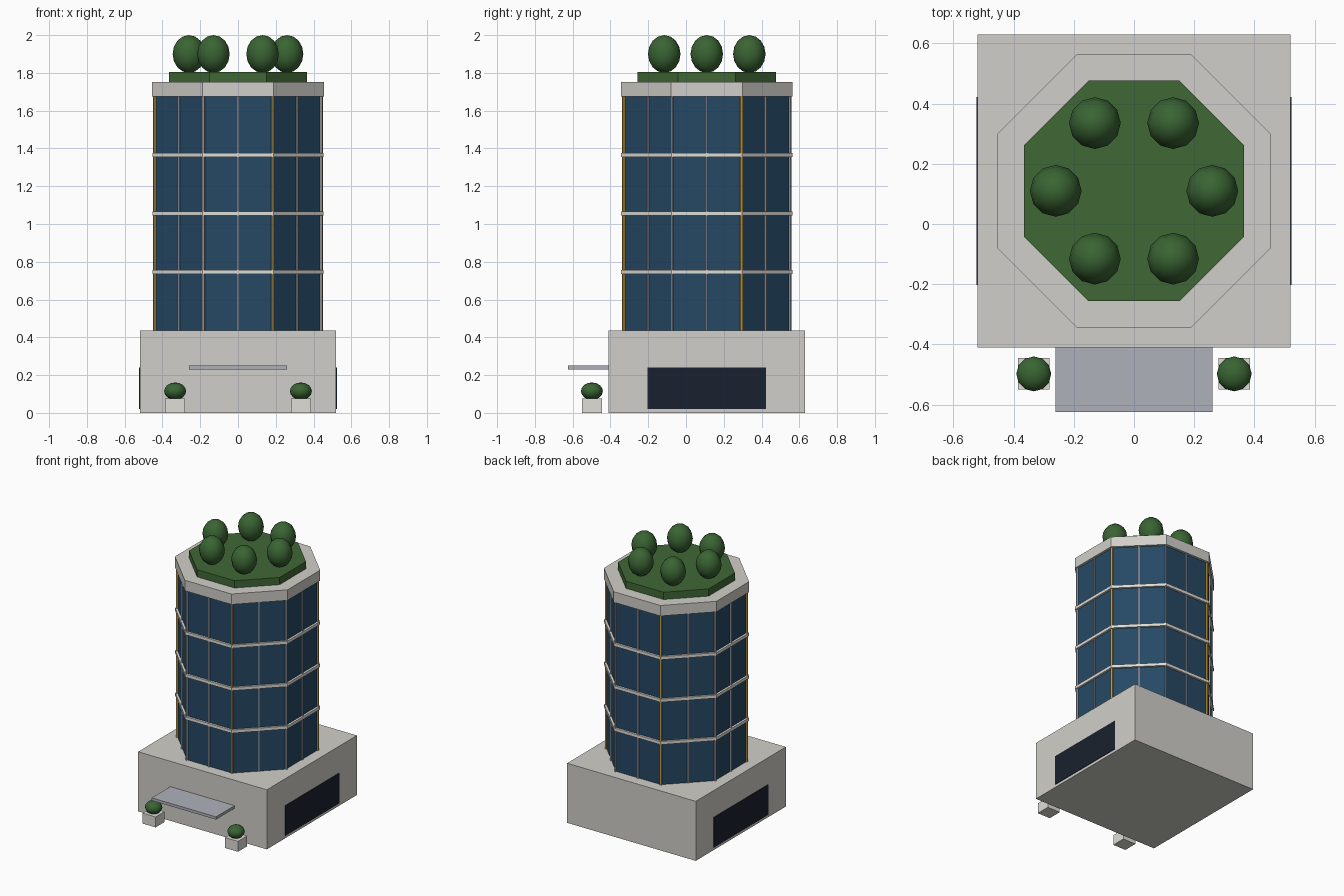
import bpy
from math import radians, cos, sin, pi

if "Cube" in bpy.data.objects:
    bpy.data.objects.remove(bpy.data.objects["Cube"])

CY = 0.11                       # tower centre on y
FLOOR0, STOREY = 0.435, 0.31    # first glazed floor and storey height


def material(name, rgb):
    m = bpy.data.materials.new(name)
    m.diffuse_color = (*[(c / 255) ** 2.2 for c in rgb], 1)
    m.use_nodes = True
    m.node_tree.nodes["Principled BSDF"].inputs["Base Color"].default_value = m.diffuse_color
    return m


STONE = material("stone", (208, 206, 200))
GLASS = material("glass", (42, 74, 100))
DARK = material("dark_glass", (32, 38, 50))
GOLD = material("gold", (196, 152, 60))
METAL = material("metal", (172, 176, 184))
LIGHT = material("light_trim", (222, 220, 214))
GRASS = material("grass", (66, 104, 56))
LEAF = material("leaf", (60, 100, 54))


def finish(name, mat):
    o = bpy.context.object
    o.name = name
    o.data.materials.append(mat)
    return o


def box(name, x, y, z, mat, rot=0, at=None):
    """Box from (min, max) ranges, or from sizes around a point."""
    if at is None:
        at = [(a + b) / 2 for a, b in (x, y, z)]
        x, y, z = [b - a for a, b in (x, y, z)]
    bpy.ops.mesh.primitive_cube_add(size=1, location=at, rotation=(0, 0, rot))
    o = finish(name, mat)
    o.scale = (x, y, z)
    return o


def octagon(name, apothem, z0, z1, mat):
    bpy.ops.mesh.primitive_cylinder_add(
        vertices=8, radius=apothem / cos(pi / 8), depth=z1 - z0,
        location=(0, CY, (z0 + z1) / 2), rotation=(0, 0, pi / 8))
    return finish(name, mat)


def foliage(name, loc, r, rz):
    bpy.ops.mesh.primitive_uv_sphere_add(segments=12, ring_count=8, radius=1, location=loc)
    o = finish(name, LEAF)
    o.scale = (r, r, rz)
    bpy.ops.object.shade_smooth()


# Podium with dark side windows
box("podium", (-0.52, 0.52), (-0.41, 0.63), (0, 0.435), STONE)
for s, side in ((-1, "left"), (1, "right")):
    box(side + "_window", 0.012, 0.625, 0.22, DARK, at=(s * 0.518, CY, 0.13))

# Entrance canopy
box("canopy", (-0.26, 0.26), (-0.625, -0.405), (0.23, 0.25), METAL)

# Potted shrubs at the entrance
for s, side in ((-1, "left"), (1, "right")):
    box(side + "_planter", 0.105, 0.105, 0.076, LIGHT, at=(s * 0.333, -0.498, 0.038))
    foliage(side + "_shrub", (s * 0.333, -0.498, 0.115), 0.058, 0.046)

# Octagonal glass tower, floor bands and parapet
octagon("glass_tower", 0.438, 0.43, 1.69, GLASS)
for i in range(1, 4):
    z = FLOOR0 + i * STOREY
    octagon(f"floor_band_{i}", 0.453, z - 0.011, z + 0.011, LIGHT)
octagon("parapet", 0.455, 1.675, 1.752, STONE)

# Vertical fins on corners and face centres, alternate corners gold
for k in range(16):
    a = k * pi / 8
    corner = k % 2 == 1
    r = 0.438 / cos(pi / 8) if corner else 0.438
    gold = k % 4 == 1
    box("gold_fin" if gold else "fin", 0.018, 0.013 if gold else 0.01, 1.245,
        GOLD if gold else METAL, rot=a,
        at=(r * cos(a), CY + r * sin(a), FLOOR0 + 0.62))

# Roof garden with a ring of trees
octagon("roof_garden", 0.366, 1.74, 1.805, GRASS)
for k in range(6):
    a = radians(60 * k)
    foliage("roof_tree", (0.26 * cos(a), CY + 0.26 * sin(a), 1.9), 0.086, 0.1)
